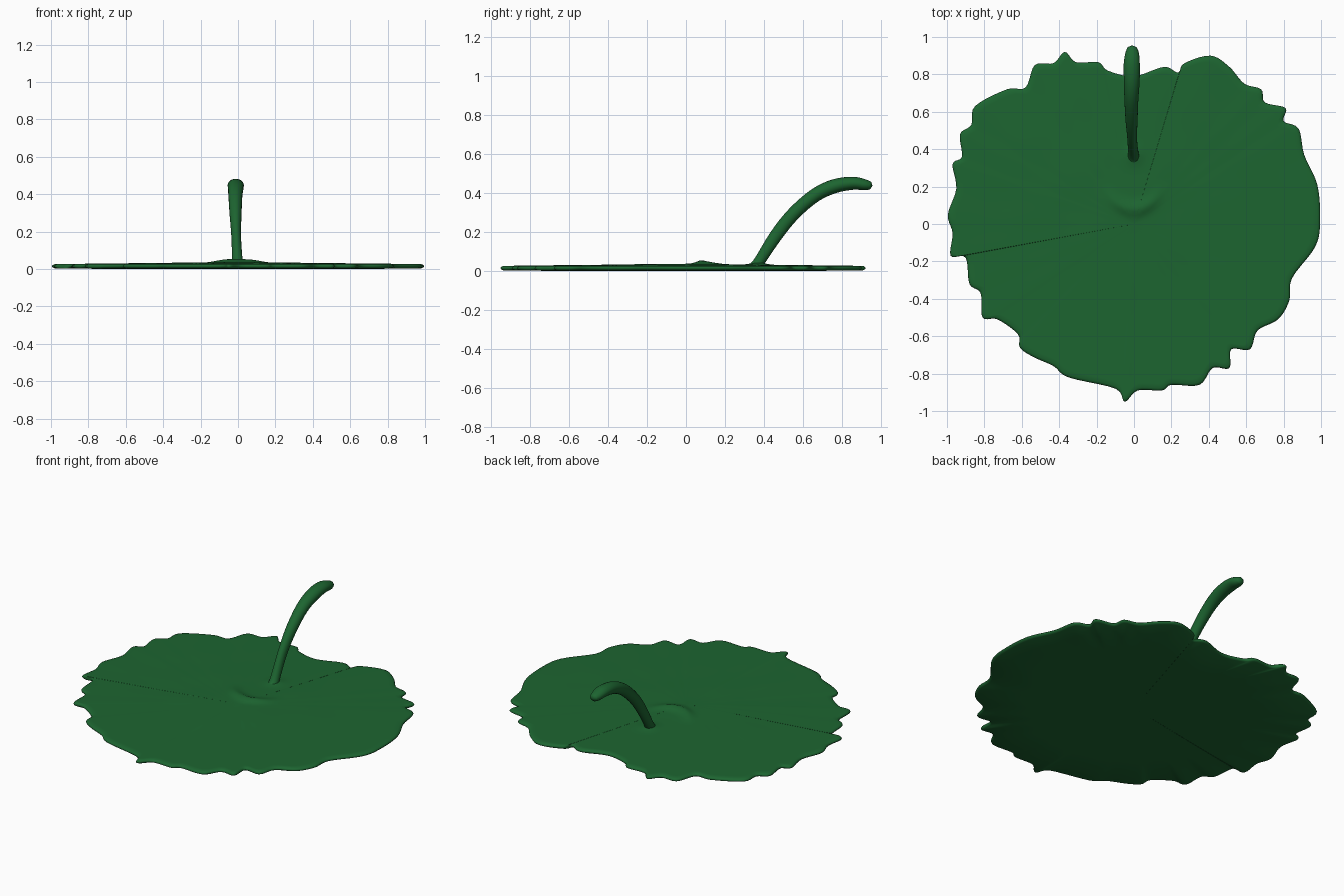
import bpy, bmesh, math
from mathutils import Vector

if "Cube" in bpy.data.objects:
    bpy.data.objects.remove(bpy.data.objects["Cube"])


def catmull(p0, p1, p2, p3, t):
    return 0.5 * (2 * p1 + (p2 - p0) * t + (2 * p0 - 5 * p1 + 4 * p2 - p3) * t * t
                  + (3 * p1 - p0 - 3 * p2 + p3) * t ** 3)


def finish(bm, name, mat):
    bmesh.ops.recalc_face_normals(bm, faces=bm.faces)
    me = bpy.data.meshes.new(name)
    bm.to_mesh(me)
    bm.free()
    me.materials.append(mat)
    ob = bpy.data.objects.new(name, me)
    bpy.context.collection.objects.link(ob)
    for p in me.polygons:
        p.use_smooth = True
    return ob


def loft(bm, rings, start, end):
    """Skin closed rings of points, with a pole point at each end."""
    vs = [[bm.verts.new(p) for p in r] for r in rings]
    n = len(vs[0])
    for a, b in zip(vs, vs[1:]):
        for i in range(n):
            j = (i + 1) % n
            bm.faces.new((a[i], a[j], b[j], b[i]))
    for ring, pole in ((vs[0], start), (vs[-1], end)):
        c = bm.verts.new(pole)
        for i in range(n):
            bm.faces.new((ring[i], ring[(i + 1) % n], c))


green = bpy.data.materials.new("leaf_green")
green.diffuse_color = (0.012, 0.13, 0.03, 1)
green.use_nodes = True
green.node_tree.nodes["Principled BSDF"].inputs["Base Color"].default_value = green.diffuse_color

# Ragged leaf outline, counter-clockwise from the notch behind the stem
outline = [(0, .79), (-.14, .82), (-.19, .865), (-.31, .865), (-.37, .92), (-.43, .86),
           (-.53, .85), (-.58, .73), (-.68, .72), (-.85, .63), (-.87, .53), (-.93, .48),
           (-.92, .36), (-.97, .32), (-.95, .19), (-.995, .05), (-.97, -.05), (-.98, -.17),
           (-.9, -.18), (-.88, -.32), (-.82, -.37), (-.81, -.5), (-.73, -.51), (-.62, -.59),
           (-.61, -.66), (-.54, -.71), (-.43, -.76), (-.35, -.82), (-.1, -.88), (-.05, -.95),
           (.02, -.89), (.15, -.89), (.2, -.86), (.35, -.86), (.42, -.77), (.51, -.77),
           (.52, -.67), (.62, -.67), (.66, -.57), (.77, -.51), (.83, -.41), (.845, -.29),
           (.97, -.12), (.995, .02), (.98, .21), (.91, .37), (.88, .51), (.8, .55),
           (.81, .62), (.7, .65), (.68, .72), (.59, .75), (.51, .84), (.41, .9),
           (.27, .86), (.235, .81), (.16, .84)]
pts = [Vector(p) for p in outline]
N = len(pts)
edge = [catmull(pts[i - 1], pts[i], pts[(i + 1) % N], pts[(i + 2) % N], k / 5)
        for i in range(N) for k in range(5)]


def top_z(x, y, s):
    z = 0.026 + 0.011 * (1 - s)
    # low curved ridge in front of the stem
    r = math.hypot(x, y - 0.22)
    front = max(0.0, (0.22 - y) / max(r, 1e-4))
    z += 0.018 * math.exp(-((r - 0.14) / 0.035) ** 2) * front ** 1.5
    # collar where the stem joins
    z += 0.012 * math.exp(-(math.hypot(x, y - 0.37) / 0.05) ** 2)
    # faint ripples
    return z + 0.001 * math.sin(13 * x + 2) * math.sin(15 * y) * (1 - s)


# Leaf pad: flat underside, rounded rim, gently domed top
bm = bmesh.new()
steps = 36
rings = [[(p.x * s, p.y * s, 0.004 * s ** 8) for p in edge] for s in (.3, .7, .985)]
rings += [[(p.x * s, p.y * s, z) for p in edge] for s, z in ((.997, .009), (1, .015), (.996, .021))]
for k in range(steps):
    s = 0.985 * (1 - k / steps)
    rings.append([(p.x * s, p.y * s, top_z(p.x * s, p.y * s, s)) for p in edge])
loft(bm, rings, (0, 0, 0), (0, 0, top_z(0, 0, 0)))
finish(bm, "leaf_pad", green)

# Curved stem: x, y, z, side radius, vertical radius
path = [(0, .345, .005, .04, .042), (-.003, .37, .04, .029, .029), (-.01, .46, .18, .026, .033),
        (-.013, .55, .292, .032, .034), (-.014, .66, .387, .037, .035), (-.012, .76, .434, .042, .036),
        (-.012, .855, .449, .043, .033), (-.01, .915, .441, .036, .028), (-.01, .945, .437, .024, .02)]
P = [Vector(p) for p in path]
samples = []
for i in range(len(P) - 1):
    a, d = P[max(i - 1, 0)], P[min(i + 2, len(P) - 1)]
    samples += [catmull(a, P[i], P[i + 1], d, k / 4) for k in range(4)]
samples.append(P[-1])
rings = []
for i, q in enumerate(samples):
    a, b = samples[max(i - 1, 0)], samples[min(i + 1, len(samples) - 1)]
    ty, tz = b[1] - a[1], b[2] - a[2]
    length = math.hypot(ty, tz)
    ny, nz = -tz / length, ty / length
    ring = []
    for k in range(20):
        ang = 2 * math.pi * k / 20
        c, v = math.cos(ang) * q[3], math.sin(ang) * q[4]
        ring.append((q[0] + c, q[1] + ny * v, max(0.004, q[2] + nz * v)))
    rings.append(ring)
bm = bmesh.new()
loft(bm, rings, (0, .345, .006), (-.01, .955, .437))
finish(bm, "stem", green)
